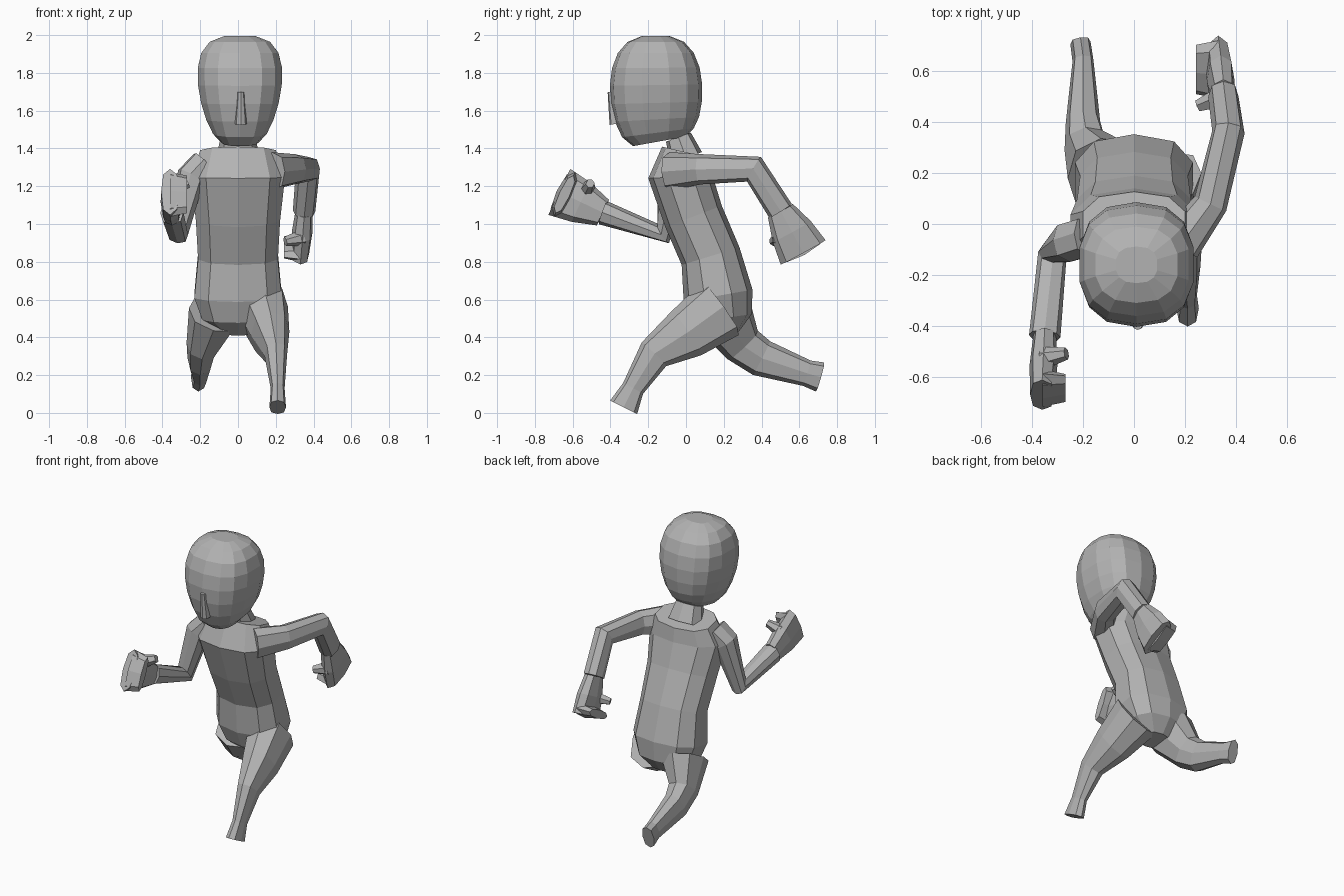
import bpy, bmesh, math
from mathutils import Vector

cube = bpy.data.objects.get("Cube")
if cube:
    bpy.data.objects.remove(cube, do_unlink=True)

# Single clay colour
clay = bpy.data.materials.new("clay_grey")
clay.use_nodes = True
tone = (0.45, 0.45, 0.45, 1)
clay.diffuse_color = tone
clay.node_tree.nodes["Principled BSDF"].inputs["Base Color"].default_value = tone

SIDEWAYS = Vector((1, 0, 0))


def rounded_box(value, power):
    """Signed power: low powers push a circle towards a square."""
    return math.copysign(abs(value) ** power, value)


def ring_points(centre, tangent, hinge, depth, width, sides):
    """Points of one cross-section, square to the tangent."""
    deep_axis = tangent.cross(hinge).normalized()
    wide_axis = deep_axis.cross(tangent).normalized()
    points = []
    for step in range(sides):
        angle = math.tau * step / sides
        deep = deep_axis * depth * rounded_box(math.cos(angle), 0.8)
        wide = wide_axis * width * rounded_box(math.sin(angle), 0.8)
        points.append(centre + deep + wide)
    return points


def tube(name, joints, start, end, hinge=SIDEWAYS, sides=8):
    """Closed faceted body through joints, each a centre and a half depth.

    The ratio of width (along the hinge) to depth runs from start to end.
    """
    centres = [Vector(centre) for centre, depth in joints]
    last = len(joints) - 1
    bm = bmesh.new()
    loops = []
    for index, (centre, depth) in enumerate(joints):
        here = centres[index]
        arriving = (here - centres[max(index - 1, 0)]).normalized()
        leaving = (centres[min(index + 1, last)] - here).normalized()
        width = depth * (start + (end - start) * index / last)
        points = ring_points(here, (arriving + leaving).normalized(),
                             hinge, depth, width, sides)
        loops.append([bm.verts.new(point) for point in points])
    for lower, upper in zip(loops, loops[1:]):
        for step in range(sides):
            after = (step + 1) % sides
            bm.faces.new((lower[step], lower[after], upper[after], upper[step]))
    bm.faces.new(loops[0])
    bm.faces.new(loops[-1])
    bmesh.ops.recalc_face_normals(bm, faces=bm.faces)
    mesh = bpy.data.meshes.new(name)
    bm.to_mesh(mesh)
    bm.free()
    mesh.materials.append(clay)
    bpy.context.collection.objects.link(bpy.data.objects.new(name, mesh))


def hand(side, wrist, knuckles, inward):
    """Palm widening to the knuckles, curled fingers and a hooked thumb."""
    wrist, knuckles = Vector(wrist), Vector(knuckles)
    reach = (knuckles - wrist).normalized()
    edge = reach.cross(SIDEWAYS).normalized()
    inside = SIDEWAYS * inward
    middle = wrist.lerp(knuckles, 0.5)
    tube(side + "_palm", [
        (wrist, 0.075),
        (middle, 0.115),
        (knuckles, 0.135),
    ], start=0.6, end=0.35)

    # Fingers fold across the palm from the knuckle edge
    curl = knuckles - reach * 0.03
    tube(side + "_fingers", [
        (curl, 0.13),
        (curl + inside * 0.09, 0.11),
    ], start=0.35, end=0.25, hinge=reach)

    # Thumb leaves the edge of the palm and hooks inward
    root = middle + edge * 0.07
    tip = middle + edge * 0.11 + inside * 0.09
    tube(side + "_thumb", [
        (root, 0.045),
        (tip, 0.025),
    ], start=0.9, end=0.9, hinge=reach, sides=6)


# Egg-shaped head: domed crown, narrow jaw reaching forward
layers = 8
head_joints = []
for layer in range(layers + 1):
    rise = layer / layers
    angle = math.radians(-70 + 150 * rise)
    roundness = 0.5 + 0.2 * rise
    centre = (0.01, -0.16 + 0.02 * (1 - rise) ** 4, 1.71 + 0.29 * math.sin(angle))
    head_joints.append((centre, 0.245 * math.cos(angle) ** roundness))
tube("head", head_joints, start=0.7, end=1.15, sides=14)

# Nose and neck
tube("nose", [
    ((0.015, -0.395, 1.7), 0.02),
    ((0.015, -0.37, 1.53), 0.035),
], start=0.9, end=0.9)
tube("neck", [
    ((0, -0.04, 1.46), 0.07),
    ((0, 0, 1.35), 0.09),
], start=1.3, end=1.3)

# Torso leaning forward, from the shoulders down to the seat
tube("torso", [
    ((0, 0, 1.38), 0.13),
    ((0, -0.03, 1.25), 0.17),
    ((0, 0.04, 1.04), 0.16),
    ((0, 0.13, 0.83), 0.16),
    ((0, 0.17, 0.62), 0.185),
    ((0, 0.19, 0.5), 0.16),
    ((0, 0.2, 0.42), 0.08),
], start=1.6, end=1.15, sides=10)

# Left leg striding forward, right leg trailing behind
tube("left_leg", [
    ((0.13, 0.18, 0.55), 0.17),
    ((0.17, 0, 0.42), 0.14),
    ((0.2, -0.17, 0.31), 0.09),
    ((0.21, -0.28, 0.13), 0.06),
    ((0.21, -0.33, 0.03), 0.08),
], start=0.8, end=0.55)
tube("right_leg", [
    ((-0.13, 0.2, 0.52), 0.16),
    ((-0.19, 0.3, 0.36), 0.11),
    ((-0.2, 0.4, 0.29), 0.1),
    ((-0.2, 0.64, 0.21), 0.07),
    ((-0.21, 0.71, 0.19), 0.08),
], start=0.85, end=0.5)

# Left arm swung back, right arm swung forward
left_wrist = (0.35, 0.5, 1.07)
tube("left_arm", [
    ((0.18, -0.08, 1.28), 0.1),
    ((0.3, 0.08, 1.29), 0.08),
    ((0.37, 0.36, 1.29), 0.075),
    (left_wrist, 0.07),
], start=0.85, end=0.85)
hand("left", left_wrist, (0.33, 0.62, 0.85), inward=-1)

right_wrist = (-0.35, -0.44, 1.06)
tube("right_arm", [
    ((-0.18, -0.05, 1.32), 0.08),
    ((-0.25, -0.07, 1.25), 0.08),
    ((-0.32, -0.12, 0.95), 0.06),
    (right_wrist, 0.065),
], start=0.95, end=0.95)
hand("right", right_wrist, (-0.36, -0.67, 1.17), inward=1)
